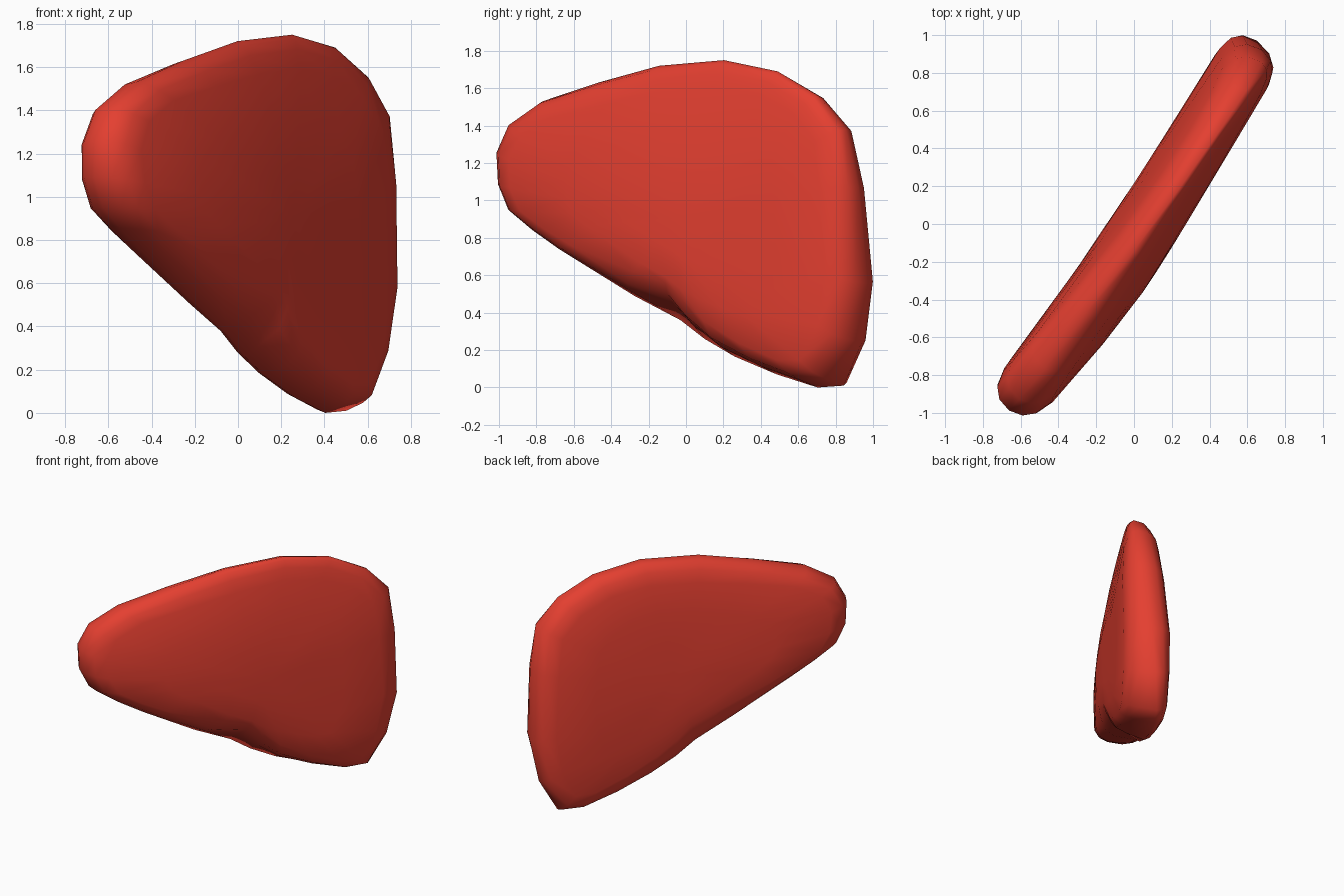
import bpy, bmesh, math
from mathutils import Vector

if "Cube" in bpy.data.objects:
    bpy.data.objects.remove(bpy.data.objects["Cube"])

# Outline in the slab's own plane: (along, height, rim offset across)
RIM = [(-1.19, 1.26, .02), (-1.11, 1.41, .03), (-.90, 1.53, .05), (-.53, 1.63, .06),
       (-.12, 1.72, .08), (.31, 1.75, .09), (.66, 1.69, .09), (.92, 1.56, .085),
       (1.09, 1.38, .07), (1.145, 1.07, .03), (1.17, .56, -.02), (1.11, .24, -.05),
       (.98, .01, -.07), (.81, 0, -.07), (.55, .07, -.06), (.29, .165, -.04),
       (.10, .26, -.03), (-.05, .36, -.02), (-.33, .49, .01), (-.77, .735, .01),
       (-.95, .84, .01), (-1.11, .95, .01), (-1.18, 1.09, .01)]
CENTRE = Vector((.12, .9))
# Dent in the lower front edge, and the thin lip left below it
NOTCH = {11: .015, 12: .03, 13: .03, 14: .03, 15: .035, 16: .06, 17: .08, 18: .03}


def front(u, z):
    high = max(0, (z - 1.0) / .75)
    return (.185 + .06 * math.exp(-((u + .3) / .75) ** 2)) * (1 - .4 * high ** 1.5)


def back(u, z):
    # The back leans forward towards the top
    high = max(0, min(1, (z - .55) / 1.2))
    depth = .125 + .05 * max(0, u) ** 2
    tip = .05 * max(0, -u - .4)
    return -depth * (1 - .75 * high ** 1.5 * (1 - .6 * min(1, max(0, -u)))) - tip


def place(u, z, n):
    return Vector((.57 * u + .82 * n, .82 * u - .57 * n, z))


def ring_point(i, inset, share, depth, is_front):
    u, z, n = RIM[i]
    p = Vector((u, z))
    d = CENTRE - p
    if depth == 0:
        dist = inset + (NOTCH.get(i, 0) if is_front else 0)
        p = p + d.normalized() * min(dist, .36 * d.length)
    else:
        p = p + d * depth
    face = front(*p) if is_front else back(*p)
    base = n * (1 - depth)
    return place(p.x, p.y, base + (face - base) * share)


# Rounded slab: rim ring, then shoulder and face rings on both sides
bm = bmesh.new()
rim = [bm.verts.new(place(*p)) for p in RIM]
count = len(RIM)
for is_front in (True, False):
    previous = rim
    for inset, share, depth in ((.02, .45, 0), (.07, .74, 0), (.16, .89, 0), (0, .97, .43), (0, 1, .7)):
        ring = [bm.verts.new(ring_point(i, inset, share, depth, is_front)) for i in range(count)]
        for i in range(count):
            j = (i + 1) % count
            bm.faces.new((previous[i], previous[j], ring[j], ring[i]))
        previous = ring
    n = (front if is_front else back)(*CENTRE)
    hub = bm.verts.new(place(CENTRE.x, CENTRE.y, n))
    for i in range(count):
        bm.faces.new((previous[i], previous[(i + 1) % count], hub))
bmesh.ops.recalc_face_normals(bm, faces=bm.faces)
for f in bm.faces:
    f.smooth = True

mesh = bpy.data.meshes.new("rounded_slab")
bm.to_mesh(mesh)
bm.free()
slab = bpy.data.objects.new("rounded_slab", mesh)
bpy.context.collection.objects.link(slab)

# Red surface
red = bpy.data.materials.new("red")
red.diffuse_color = (.78, .05, .03, 1)
red.use_nodes = True
red.node_tree.nodes["Principled BSDF"].inputs["Base Color"].default_value = red.diffuse_color
mesh.materials.append(red)
